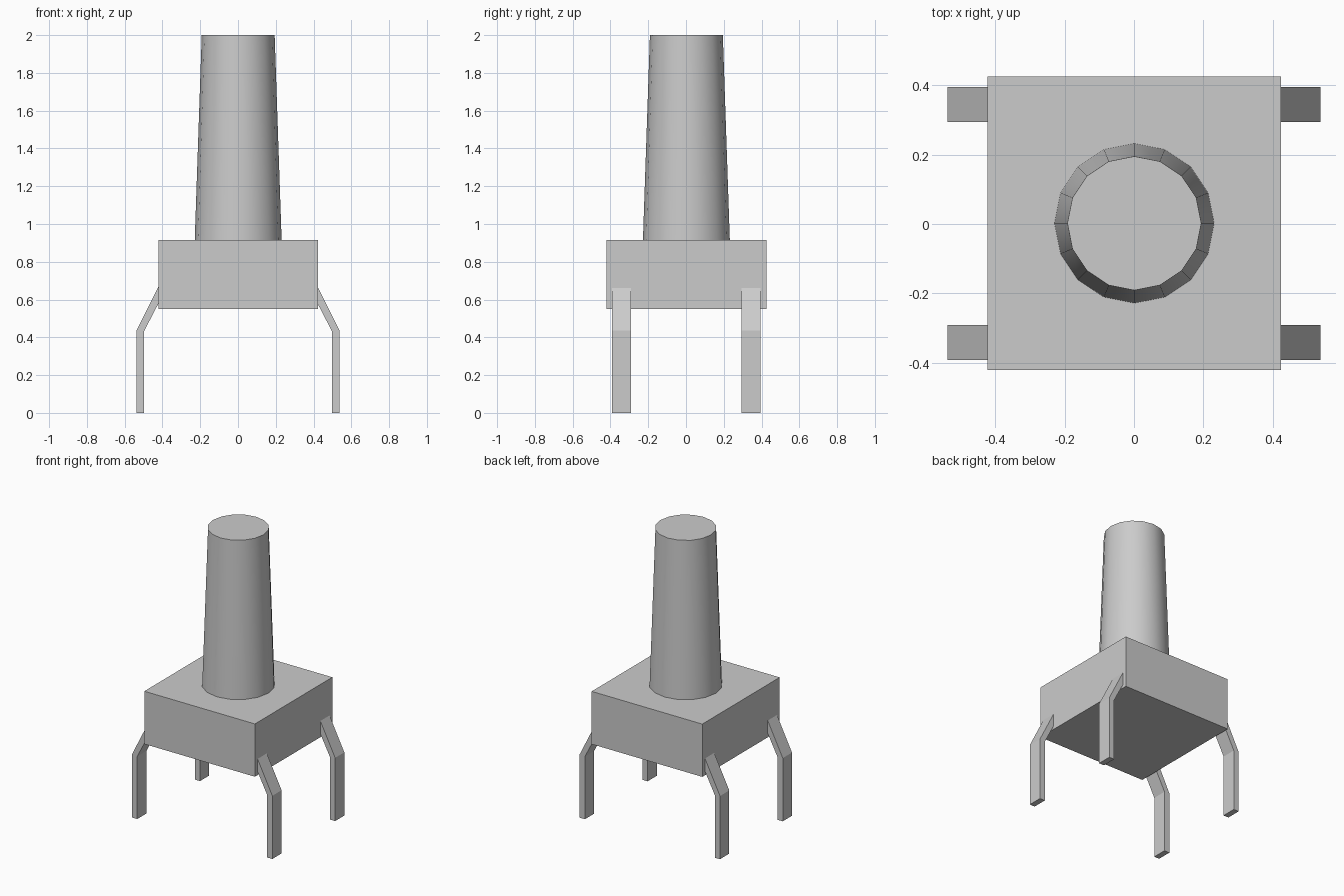
import bpy
import bmesh
from mathutils import Matrix, Vector

if "Cube" in bpy.data.objects:
    bpy.data.objects.remove(bpy.data.objects["Cube"], do_unlink=True)

CENTRE = Vector((0.001, 0.002, 0))

grey = bpy.data.materials.new("light grey")
grey.use_nodes = True
grey.diffuse_color = (0.6, 0.6, 0.6, 1)
grey.node_tree.nodes["Principled BSDF"].inputs["Base Color"].default_value = (0.6, 0.6, 0.6, 1)


def add_part(name, bm):
    bmesh.ops.recalc_face_normals(bm, faces=bm.faces)
    mesh = bpy.data.meshes.new(name)
    bm.to_mesh(mesh)
    bm.free()
    mesh.materials.append(grey)
    part = bpy.data.objects.new(name, mesh)
    bpy.context.collection.objects.link(part)
    return part


# Square switch housing
bottom, top = 0.55, 0.915
bm = bmesh.new()
bmesh.ops.create_cube(bm, size=1)
bmesh.ops.scale(bm, vec=(0.846, 0.846, top - bottom), verts=bm.verts)
bmesh.ops.translate(bm, vec=CENTRE + Vector((0, 0, (top + bottom) / 2)), verts=bm.verts)
add_part("housing", bm)

# Tapered push button, smooth round the side
bm = bmesh.new()
bmesh.ops.create_cone(bm, cap_ends=True, segments=16, radius1=0.23, radius2=0.193, depth=2 - top,
                      matrix=Matrix.Translation(CENTRE + Vector((0, 0, (2 + top) / 2))))
button = add_part("button", bm)
bpy.ops.object.select_all(action="DESELECT")
button.select_set(True)
bpy.context.view_layer.objects.active = button
bpy.ops.object.shade_smooth_by_angle()

# Four bent pins: a side profile extruded across its width
PIN_PROFILE = [(0.497, 0), (0.537, 0), (0.537, 0.437), (0.40, 0.71), (0.40, 0.62), (0.497, 0.433)]
PIN_WIDTH = 0.101
for side, x_sign in (("left", 1), ("right", -1)):
    for end, y_sign in (("front", -1), ("back", 1)):
        y = CENTRE.y + y_sign * 0.343 - PIN_WIDTH / 2
        bm = bmesh.new()
        face = bm.faces.new([bm.verts.new((x_sign * px, y, pz)) for px, pz in PIN_PROFILE])
        grown = bmesh.ops.extrude_face_region(bm, geom=[face])["geom"]
        bmesh.ops.translate(bm, vec=(0, PIN_WIDTH, 0),
                            verts=[v for v in grown if isinstance(v, bmesh.types.BMVert)])
        add_part(f"{end}_{side}_pin", bm)
